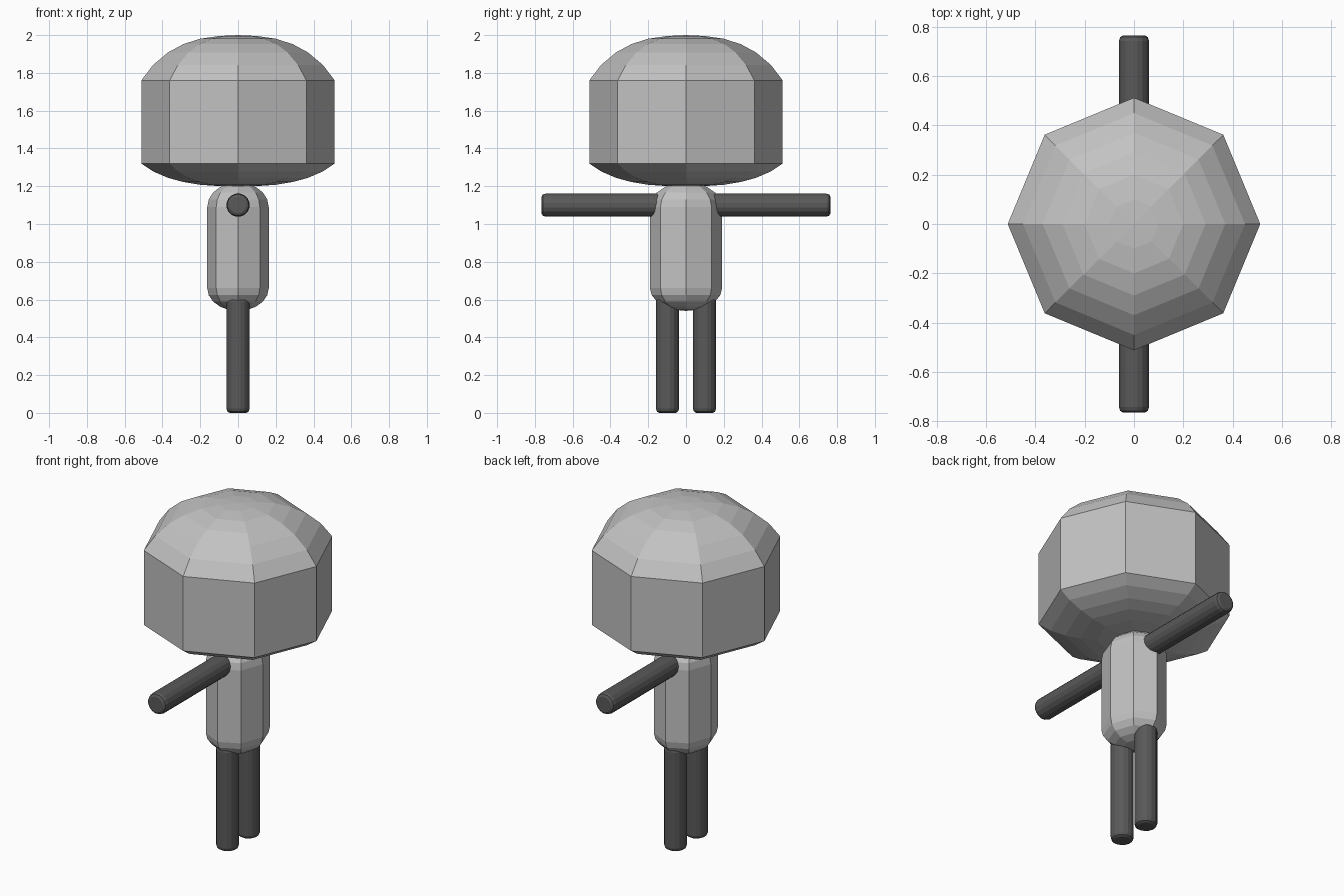
import bpy, bmesh, math

if "Cube" in bpy.data.objects:
    bpy.data.objects.remove(bpy.data.objects["Cube"])


def material(name, value):
    m = bpy.data.materials.new(name)
    m.diffuse_color = (value, value, value, 1)
    m.use_nodes = True
    m.node_tree.nodes["Principled BSDF"].inputs["Base Color"].default_value = m.diffuse_color
    return m


LIGHT = material("light_grey", 0.54)
DARK = material("dark_grey", 0.10)


def lathe(name, profile, sides, mat, scale_y=1.0, phase=0.0):
    """Spin (radius, z) points, first and last on the axis, around z."""
    bm = bmesh.new()
    rings = []
    for r, z in profile:
        if r == 0:
            rings.append([bm.verts.new((0, 0, z))] * sides)
        else:
            angles = [2 * math.pi * i / sides + phase for i in range(sides)]
            rings.append([bm.verts.new((r * math.cos(a), r * scale_y * math.sin(a), z))
                          for a in angles])
    for low, high in zip(rings, rings[1:]):
        for i in range(sides):
            j = (i + 1) % sides
            bm.faces.new(dict.fromkeys((low[i], low[j], high[j], high[i])))
    bmesh.ops.recalc_face_normals(bm, faces=bm.faces)
    mesh = bpy.data.meshes.new(name)
    bm.to_mesh(mesh)
    bm.free()
    mesh.materials.append(mat)
    ob = bpy.data.objects.new(name, mesh)
    bpy.context.collection.objects.link(ob)
    return ob


# Head: eight-sided, deep dome on top and a shallow one below
dome = [(0.512, 0), (0.45, 0.34), (0.37, 0.62), (0.29, 0.80),
        (0.20, 0.92), (0.10, 0.98), (0, 1)]
head = [(r, 1.32 - 0.122 * h) for r, h in reversed(dome)]
head += [(r, 1.76 + 0.24 * h) for r, h in dome]
lathe("head", head, 8, LIGHT)

# Torso: eight-sided capsule, slightly wider along y
cap = [(0.163 * math.cos(math.radians(a)), math.sin(math.radians(a)))
       for a in (0, 18, 36, 54, 72)] + [(0, 1)]
torso = [(r, 0.66 - 0.12 * h) for r, h in reversed(cap)]
torso += [(r, 1.09 + 0.13 * h) for r, h in cap]
lathe("torso", torso, 8, LIGHT, scale_y=1.17)


def rod(name, length):
    """Round limb with softened ends."""
    r = 0.062
    end = [(0, 0), (r - 0.017, 0), (r - 0.005, 0.007), (r, 0.022)]
    profile = end + [(a, length - b) for a, b in reversed(end)]
    return lathe(name, profile, 16, DARK, phase=math.pi / 16)


# Arms and legs, mirrored along y
for side, label in ((1, "left"), (-1, "right")):
    arm = rod(label + "_arm", 0.665)
    arm.rotation_euler = (-side * math.pi / 2, 0, 0)
    arm.location = (0, side * 0.10, 1.10)
    leg = rod(label + "_leg", 0.61)
    leg.location = (0, side * 0.098, 0)
